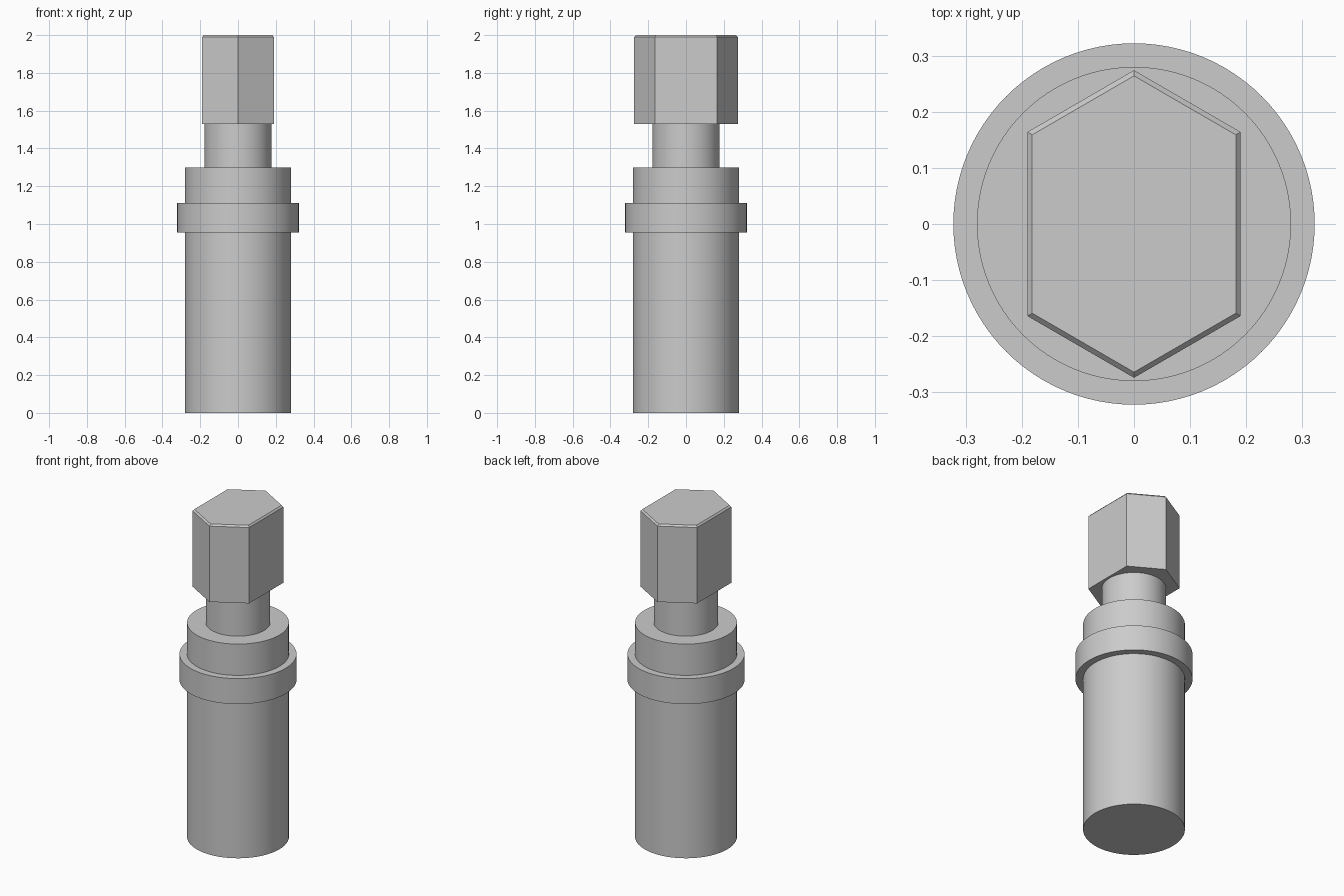
import bpy, bmesh, math
from mathutils import Vector

cube = bpy.data.objects.get("Cube")
if cube:
    bpy.data.objects.remove(cube, do_unlink=True)

steel = bpy.data.materials.new("grey_steel")
steel.use_nodes = True
GREY = (0.6, 0.6, 0.6, 1)
steel.diffuse_color = GREY
steel.node_tree.nodes["Principled BSDF"].inputs["Base Color"].default_value = GREY


def finish(bm, name, smooth=False):
    """Turn a bmesh into a named object with the shared material."""
    bmesh.ops.recalc_face_normals(bm, faces=bm.faces)
    mesh = bpy.data.meshes.new(name)
    bm.to_mesh(mesh)
    bm.free()
    mesh.materials.append(steel)
    obj = bpy.data.objects.new(name, mesh)
    bpy.context.collection.objects.link(obj)
    if smooth:
        bpy.ops.object.select_all(action="DESELECT")
        obj.select_set(True)
        bpy.context.view_layer.objects.active = obj
        bpy.ops.object.shade_smooth_by_angle(angle=math.radians(30))
    return obj


def lathe(name, profile, steps=96):
    """Revolve an (r, z) profile about the vertical axis."""
    bm = bmesh.new()
    verts = [bm.verts.new((r, 0, z)) for r, z in profile]
    edges = [bm.edges.new(pair) for pair in zip(verts, verts[1:])]
    bmesh.ops.spin(bm, geom=verts + edges, cent=(0, 0, 0), axis=(0, 0, 1),
                   angle=math.tau, steps=steps)
    bmesh.ops.remove_doubles(bm, verts=bm.verts, dist=1e-4)
    return finish(bm, name, smooth=True)


# Turned spindle: barrel, raised flange, shoulder and neck in one profile
BARREL, FLANGE, NECK = 0.28, 0.322, 0.177
FLANGE_LOW, FLANGE_TOP, SHOULDER, HEAD_LOW = 0.955, 1.11, 1.30, 1.53
lathe("spindle_body", [
    (0, 0), (BARREL, 0), (BARREL, FLANGE_LOW),
    (FLANGE, FLANGE_LOW), (FLANGE, FLANGE_TOP), (BARREL, FLANGE_TOP),
    (BARREL, SHOULDER), (NECK, SHOULDER), (NECK, HEAD_LOW)])

# Elongated hexagonal drive head with a small chamfer round its top
outline = [(0, 0.274), (-0.19, 0.164), (-0.19, -0.164),
           (0, -0.274), (0.19, -0.164), (0.19, 0.164)]
CHAMFER = 0.01
bm = bmesh.new()
base = bm.faces.new([bm.verts.new((x, y, HEAD_LOW)) for x, y in outline])
top = bmesh.ops.extrude_face_region(bm, geom=[base], use_keep_orig=True)["geom"]
top_verts = [g for g in top if isinstance(g, bmesh.types.BMVert)]
top_face = next(g for g in top if isinstance(g, bmesh.types.BMFace))
bmesh.ops.translate(bm, verts=top_verts,
                    vec=Vector((0, 0, 2 - CHAMFER - HEAD_LOW)))
bmesh.ops.recalc_face_normals(bm, faces=bm.faces)
bmesh.ops.inset_region(bm, faces=[top_face], thickness=CHAMFER, depth=0)
bmesh.ops.translate(bm, verts=top_face.verts, vec=(0, 0, CHAMFER))
finish(bm, "hex_head")
